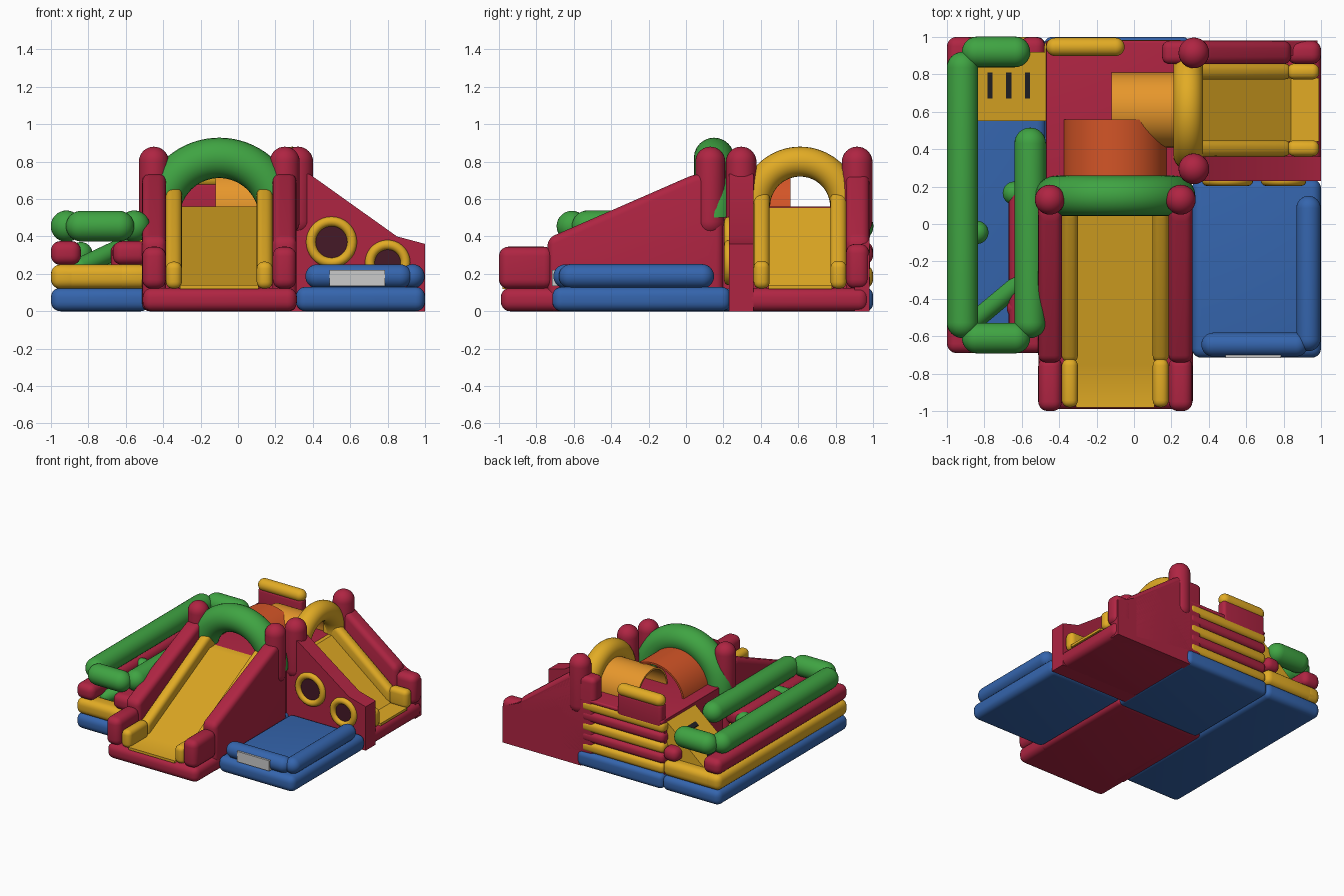
import bpy, bmesh, math
from mathutils import Vector, Matrix

if "Cube" in bpy.data.objects:
    bpy.data.objects.remove(bpy.data.objects["Cube"])

COL = dict(red=(.43, .018, .055), green=(.05, .37, .055), yellow=(.76, .41, .018), blue=(.035, .13, .42),
           rust=(.65, .09, .02), orange=(.8, .31, .025), dark=(.06, .01, .02), black=(.015, .015, .02),
           grey=(.65, .65, .62))
MATS = {}
for n, c in COL.items():
    MATS[n] = bpy.data.materials.new(n)
    MATS[n].diffuse_color = (*c, 1)


def finish(name, bm, col):
    bmesh.ops.recalc_face_normals(bm, faces=bm.faces)
    me = bpy.data.meshes.new(name)
    bm.to_mesh(me)
    bm.free()
    me.materials.append(MATS[col])
    ob = bpy.data.objects.new(name, me)
    bpy.context.collection.objects.link(ob)
    return ob


def prism(name, col, axis, pts, lo, hi, r=0):
    """Outline pts extruded along x (pts = y,z) or y (pts = x,z), edges rounded by r."""
    bm = bmesh.new()
    put = (lambda p, t: (t, p[0], p[1])) if axis == 'x' else (lambda p, t: (p[0], t, p[1]))
    a = [bm.verts.new(put(p, lo)) for p in pts]
    b = [bm.verts.new(put(p, hi)) for p in pts]
    bm.faces.new(a)
    bm.faces.new(b)
    for i in range(len(pts)):
        j = (i + 1) % len(pts)
        bm.faces.new((a[i], a[j], b[j], b[i]))
    bmesh.ops.recalc_face_normals(bm, faces=bm.faces)
    if r:
        bmesh.ops.bevel(bm, geom=list(bm.edges), offset=r, segments=5, profile=.5,
                        affect='EDGES', clamp_overlap=True)
    return finish(name, bm, col)


def box(name, col, x0, x1, y0, y1, z0, z1, r=0):
    return prism(name, col, 'y', [(x0, z0), (x1, z0), (x1, z1), (x0, z1)], y0, y1, r)


def capsule(name, col, p, q, r):
    """Round-ended tube whose tips are at p and q."""
    p, q = Vector(p), Vector(q)
    L = (q - p).length
    bm = bmesh.new()
    prof = [(r * math.sin(i * math.pi / 16), r - r * math.cos(i * math.pi / 16)) for i in range(9)]
    prof += [(x, L - z) for x, z in reversed(prof)]
    vs = [bm.verts.new((x, 0, z)) for x, z in prof]
    es = [bm.edges.new(e) for e in zip(vs, vs[1:])]
    bmesh.ops.spin(bm, geom=vs + es, axis=(0, 0, 1), cent=(0, 0, 0), angle=2 * math.pi, steps=28)
    bmesh.ops.remove_doubles(bm, verts=bm.verts, dist=1e-5)
    rot = Vector((0, 0, 1)).rotation_difference((q - p).normalized()).to_matrix().to_4x4()
    bm.transform(Matrix.Translation(p) @ rot)
    return finish(name, bm, col)


def arch(name, col, c, R, r, turn=0, angle=math.pi):
    """Part of a ring standing in the x,z plane, turned about z."""
    bm = bmesh.new()
    ring = bmesh.ops.create_circle(bm, segments=24, radius=r, cap_ends=angle < 6)['verts']
    bmesh.ops.translate(bm, verts=ring, vec=(R, 0, 0))
    bmesh.ops.spin(bm, geom=bm.verts[:] + bm.edges[:] + bm.faces[:], axis=(0, -1, 0),
                   cent=(0, 0, 0), angle=angle, steps=36)
    bmesh.ops.remove_doubles(bm, verts=bm.verts, dist=1e-5)
    bm.transform(Matrix.Translation(c) @ Matrix.Rotation(turn, 4, 'Z'))
    return finish(name, bm, col)


def tunnel(name, col, axis, c, z, r, lo, hi):
    ang = [i * math.pi / 28 for i in range(29)]
    pts = [(c + r * math.cos(a), z + r * math.sin(a)) for a in ang]
    pts += [(c + (r - .015) * math.cos(a), z + (r - .015) * math.sin(a)) for a in reversed(ang)]
    return prism(name, col, axis, pts, lo, hi)


# inflated bases
box('course_base', 'blue', -1, -.47, -.69, 1, 0, .125, .05)
box('platform_base', 'blue', -.48, .3, .15, 1, 0, .125, .04)
box('pool_base', 'blue', .31, 1, -.715, .24, 0, .13, .05)
box('front_slide_base', 'red', -.51, .315, -.99, .2, 0, .125, .05)
box('side_slide_base', 'red', .25, 1, .3, .975, 0, .125, .05)

# central platform with banded back wall
box('platform_body', 'red', -.47, .28, .12, .95, .1, .555)
box('platform_top', 'red', -.47, .28, .12, .98, .53, .56, .012)
for i in range(5):
    z = .12 + i * .084
    box(f'back_band_{i}', ('yellow', 'red')[i % 2], -.48, .27, .86, .985, z, z + .086, .035)
box('back_panel', 'red', -.46, -.06, .905, .985, .5, .69, .025)
capsule('back_panel_rail', 'yellow', (-.47, .947, .71), (-.05, .947, .71), .049)

# front slide
prism('front_slide_surface', 'yellow', 'x',
      [(-.98, .12), (-.98, .14), (-.75, .14), (.06, .56), (.16, .56), (.16, .12)], -.31, .11)
for s in (-1, 1):
    def span(a, b):
        return sorted((-.1 + s * a, -.1 + s * b))
    prism('front_slide_wall', 'red', 'x',
          [(-.74, 0), (-.74, .39), (.05, .735), (.2, .735), (.2, 0)], *span(.285, .412), .04)
    box('front_slide_end', 'red', *span(.285, .412), -1, -.71, .12, .345, .05)
    prism('front_slide_bumper', 'yellow', 'x',
          [(-.74, .12), (-.74, .24), (.06, .66), (.15, .66), (.15, .12)], *span(.2, .285), .035)
    box('front_slide_bumper_end', 'yellow', *span(.2, .285), -.98, -.72, .12, .265, .037)
    capsule('front_post', 'red', (-.1 + s * .35, .13, .4), (-.1 + s * .35, .13, .88), .08)
arch('front_arch', 'green', (-.1, .15, .5), .32, .108)

# side slide
prism('side_slide_surface', 'yellow', 'y',
      [(.22, .12), (.22, .555), (.31, .555), (.84, .14), (.99, .14), (.99, .12)], .44, .78)
prism('side_slide_front_wall', 'red', 'y',
      [(.28, 0), (1, 0), (1, .36), (.85, .4), (.38, .735), (.28, .735)], .23, .36)
prism('side_slide_back_wall', 'red', 'y',
      [(.15, .1), (.84, 0), (.84, .39), (.38, .735), (.15, .735)], .855, .98, .04)
prism('side_slide_back_skin', 'red', 'y',
      [(.27, 0), (.98, 0), (.98, .3), (.84, .36), (.38, .69), (.27, .69)], .9, .98)
box('side_slide_back_end', 'red', .82, 1, .855, .98, .12, .36, .05)
for y0, y1 in ((.362, .447), (.773, .858)):
    prism('side_slide_bumper', 'yellow', 'y',
          [(.22, .12), (.22, .65), (.33, .65), (.84, .24), (.84, .12)], y0, y1, .035)
    box('side_slide_bumper_end', 'yellow', .82, .99, y0, y1, .12, .27, .037)
for y in (.295, .915):
    capsule('side_post', 'red', (.32, y, .4), (.32, y, .88), .082)
arch('side_arch', 'yellow', (.29, .61, .56), .24, .08, math.pi / 2)

# crossing tunnels on the platform
tunnel('front_tunnel', 'rust', 'y', -.1, .5, .28, .15, .56)
tunnel('side_tunnel', 'orange', 'x', .61, .555, .2, -.12, .3)

# ball-toss rings on the pool side
for x, z, R in ((.5, .37, .11), (.8, .26, .095)):
    arch('target_ring', 'yellow', (x, .23, z), R, .026, 0, 2 * math.pi)
    pts = [(x + R * math.cos(a * math.pi / 16), z + R * math.sin(a * math.pi / 16)) for a in range(32)]
    prism('target_hole', 'dark', 'y', pts, .226, .24)

# pool rim and label panel
capsule('pool_front_rim', 'blue', (.36, -.645, .187), (.93, -.645, .187), .064)
capsule('pool_side_rim', 'blue', (.933, -.68, .187), (.933, .15, .187), .065)
box('pool_label_panel', 'grey', .49, .785, -.716, -.65, .135, .22)

# obstacle course walls
for n, c, z0, z1 in (('lower', 'yellow', .12, .25), ('upper', 'red', .248, .375)):
    box(f'course_left_{n}', c, -1, -.84, -.69, 1, z0, z1, .05)
    box(f'course_right_{n}', c, -.67, -.48, -.69, .2, z0, z1, .05)
for y0, y1 in ((-.69, -.54), (.86, 1)):
    box('course_end_band', 'yellow', -1, -.475, y0, y1, .12, .25, .05)
box('course_back_stub', 'red', -.61, -.475, .86, 1, .248, .36, .05)
capsule('course_left_rail', 'green', (-.917, -.61, .455), (-.917, .92, .455), .084)
capsule('course_right_rail', 'green', (-.555, -.61, .455), (-.555, .515, .455), .084)
for y in (-.61, .92):
    capsule('course_end_rail', 'green', (-.92, y, .455), (-.555, y, .455), .082)

# climbing ramp with foot slots
def rz(x):
    return .22 + (x + .84) * .85
prism('climbing_ramp', 'yellow', 'y', [(-.84, .12), (-.84, rz(-.84)), (-.47, rz(-.47)), (-.47, .12)], .55, .92)
for x in (-.77, -.67, -.57):
    prism('foot_slot', 'black', 'y', [(x - .014, rz(x - .014) - .01), (x + .014, rz(x + .014) - .01),
          (x + .014, rz(x + .014) + .006), (x - .014, rz(x - .014) + .006)], .67, .81)

# obstacles in the course
capsule('obstacle_log', 'green', (-.88, -.54, .22), (-.58, -.29, .36), .05)
capsule('obstacle_bump_right', 'green', (-.64, .165, .1), (-.64, .165, .37), .062)
capsule('obstacle_bump_left', 'green', (-.84, -.045, .1), (-.84, -.045, .37), .062)
capsule('obstacle_bump_red', 'red', (-.625, -.45, .1), (-.625, -.45, .37), .055)

bpy.ops.object.select_all(action='SELECT')
bpy.context.view_layer.objects.active = bpy.context.scene.objects[0]
bpy.ops.object.shade_smooth_by_angle(angle=math.radians(35))

for m in bpy.data.materials:
    if m.users and not m.is_grease_pencil:
        m.use_nodes = True
        m.node_tree.nodes["Principled BSDF"].inputs["Base Color"].default_value = m.diffuse_color
